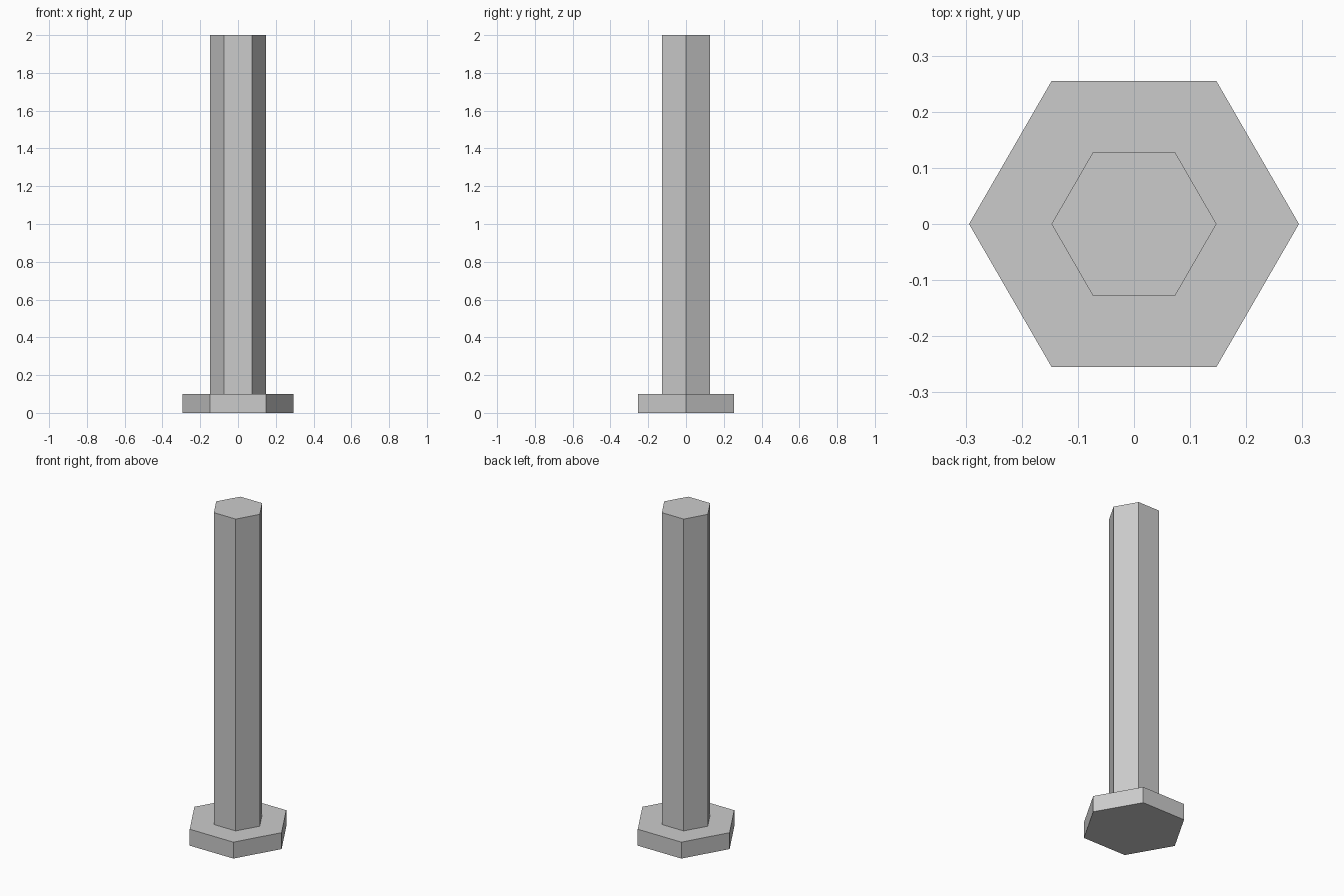
import bpy, bmesh
from math import cos, sin, pi

if "Cube" in bpy.data.objects:
    bpy.data.objects.remove(bpy.data.objects["Cube"])

SIDES = 6
# (radius, height) of each hexagonal ring, from the underside of the head to the shaft end
PROFILE = [(0.294, 0.0), (0.294, 0.1), (0.147, 0.1), (0.147, 2.0)]


def hex_ring(bm, radius, z):
    """Ring of vertices with corners pointing along x."""
    return [bm.verts.new((radius * cos(2 * pi * i / SIDES),
                          radius * sin(2 * pi * i / SIDES), z))
            for i in range(SIDES)]


bm = bmesh.new()
rings = [hex_ring(bm, r, z) for r, z in PROFILE]

# Head sides, shoulder and shaft sides
for low, high in zip(rings, rings[1:]):
    for i in range(SIDES):
        j = (i + 1) % SIDES
        bm.faces.new((low[i], low[j], high[j], high[i]))

# End caps
bm.faces.new(rings[0][::-1])
bm.faces.new(rings[-1])
bmesh.ops.recalc_face_normals(bm, faces=bm.faces)

mesh = bpy.data.meshes.new("hex_bolt")
bm.to_mesh(mesh)
bm.free()
bpy.context.collection.objects.link(bpy.data.objects.new("hex_bolt", mesh))
